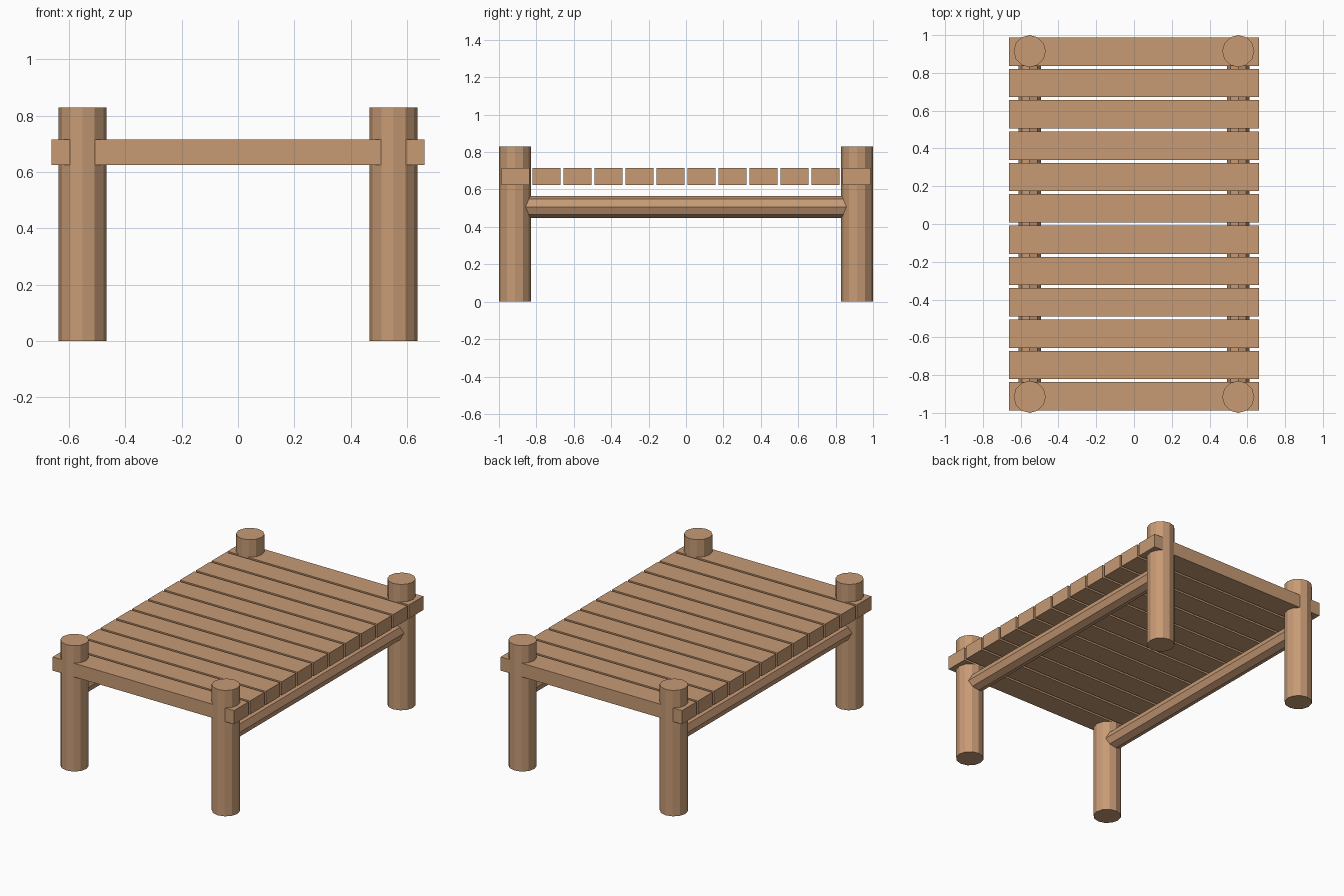
import bpy, math
from mathutils import Matrix

if "Cube" in bpy.data.objects:
    bpy.data.objects.remove(bpy.data.objects["Cube"])

wood = bpy.data.materials.new("light brown wood")
wood.diffuse_color = (0.57, 0.325, 0.178, 1)
wood.use_nodes = True
wood.node_tree.nodes["Principled BSDF"].inputs["Base Color"].default_value = wood.diffuse_color


def finish(name):
    ob = bpy.context.object
    ob.name = name
    ob.data.materials.append(wood)
    return ob


def log(name, sides, radius, length, centre, rotation=(0, 0, 0)):
    bpy.ops.mesh.primitive_cylinder_add(vertices=sides, radius=radius, depth=length,
                                        location=centre, rotation=rotation)
    return finish(name)


def plank(name, size, centre):
    bpy.ops.mesh.primitive_cube_add(size=1, location=centre)
    ob = finish(name)
    ob.data.transform(Matrix.Diagonal((*size, 1)))
    return ob


POST_X, POST_Y, POST_H = 0.552, 0.915, 0.83

# Four round corner posts and the two side rails between them
for sx, side in ((-1, "left"), (1, "right")):
    for sy, end in ((-1, "front"), (1, "back")):
        log(f"{end}_{side}_post", 12, 0.085, POST_H, (sx * POST_X, sy * POST_Y, POST_H / 2))
    log(f"{side}_rail", 8, 0.059, 2 * POST_Y, (sx * POST_X, 0, 0.507), (math.pi / 2, 0, 0))

# Twelve deck planks
COUNT, REACH = 12, 0.912
for i in range(COUNT):
    y = -REACH + 2 * REACH * i / (COUNT - 1)
    plank(f"deck_plank_{i + 1}", (1.324, 0.15, 0.09), (0, y, 0.67))
